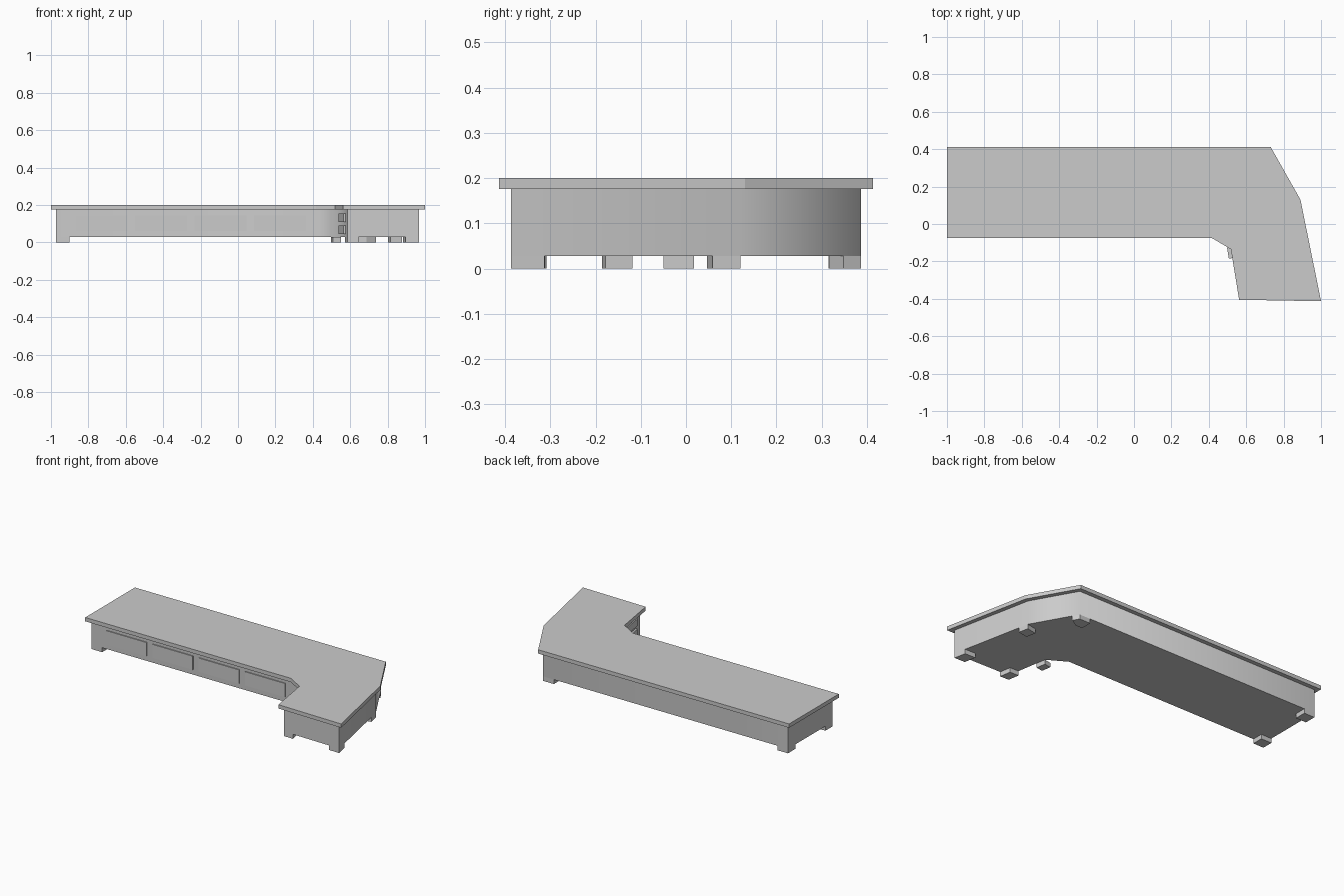
import bpy, bmesh, math
from mathutils import Vector

if "Cube" in bpy.data.objects:
    bpy.data.objects.remove(bpy.data.objects["Cube"])


def prism(name, pts, z0, z1):
    """Extrude a plan outline between two heights."""
    bm = bmesh.new()
    face = bm.faces.new([bm.verts.new((x, y, z0)) for x, y in pts])
    ext = bmesh.ops.extrude_face_region(bm, geom=[face])
    for v in ext["geom"]:
        if isinstance(v, bmesh.types.BMVert):
            v.co.z = z1
    bmesh.ops.recalc_face_normals(bm, faces=bm.faces[:])
    mesh = bpy.data.meshes.new(name)
    bm.to_mesh(mesh)
    bm.free()
    obj = bpy.data.objects.new(name, mesh)
    bpy.context.collection.objects.link(obj)
    return obj


def inset(pts, d):
    """Mitred inward offset of a clockwise outline."""
    out = []
    n = len(pts)
    for i in range(n):
        a, b, c = (Vector(pts[(i + k) % n]) for k in (-1, 0, 1))
        d1, d2 = (b - a).normalized(), (c - b).normalized()
        n1, n2 = Vector((d1.y, -d1.x)), Vector((d2.y, -d2.x))
        out.append(tuple(b + (n1 + n2) * d / (1 + n1.dot(n2))))
    return out


def drawer(name, a, b, z0, z1, depth=0.012):
    """Raised drawer front along the line a-b, projecting to its right."""
    a, b = Vector(a), Vector(b)
    d = (b - a).normalized()
    out = Vector((d.y, -d.x)) * depth
    prism(name, [a - out * 0.5, b - out * 0.5, b + out, a + out], z0, z1)


# Counter top and cabinet body
top = [(-1, 0.413), (0.73, 0.413), (0.89, 0.13), (1, -0.413),
       (0.562, -0.405), (0.518, -0.135), (0.418, -0.076), (-1, -0.076)]
prism("counter_top", top, 0.176, 0.2)
plan = inset(top, 0.026)
body = prism("cabinet_body", plan, 0.028, 0.176)
bpy.context.view_layer.objects.active = body
body.select_set(True)
bpy.ops.object.shade_smooth_by_angle(angle=math.radians(65))

# Feet: built from each body corner and its two neighbouring edges
for name, i, s1, s2 in [("foot_back_left", 0, 0.072, 0.072),
                        ("foot_back_right", 1, 0.075, 0.045),
                        ("foot_right_middle", 2, 0.03, 0.063),
                        ("foot_wing_right", 3, 0.075, 0.072),
                        ("foot_wing_left", 4, 0.06, 0.072),
                        ("foot_inner_corner", 5, 0.06, 0.0),
                        ("foot_front_left", 7, 0.072, 0.068)]:
    p = Vector(plan[i])
    u = (Vector(plan[i - 1]) - p).normalized()
    v = (Vector(plan[(i + 1) % len(plan)]) - p).normalized()
    if name == "foot_right_middle":
        # Rectangle aligned with the lower outer edge
        w = Vector((v.y, -v.x)) * 0.065
        pts = [p, p + v * s2, p + v * s2 + w, p + w]
    elif name == "foot_inner_corner":
        w = Vector((-u.y, u.x)) * -0.045
        pts = [p, p + w, p + w + u * s1, p + u * s1]
    elif name == "foot_back_right":
        pts = [p + u * s1, p, p + v * s2, p + v * s2 + Vector((-0.05, -0.03)),
               p + u * s1 + Vector((0, -0.07))]
    else:
        pts = [p, p + v * s2, p + v * s2 + u * s1, p + u * s1]
    prism(name, pts, 0, 0.028)

# Four drawer fronts on the long side
fy = plan[7][1]
for k in range(4):
    x = -0.868 + 0.318 * k
    drawer(f"front_drawer_{k + 1}", (x + 0.277, fy), (x, fy), 0.06, 0.145)

# Two stacked drawer fronts on the inner face of the wing
a, b = Vector(plan[4]), Vector(plan[5])
for k, z in enumerate((0.045, 0.11)):
    # negative depth not needed: the outline runs clockwise, so reverse it
    drawer(f"wing_drawer_{k + 1}", a.lerp(b, 0.2), a.lerp(b, 0.8), z, z + 0.045, -0.012)
